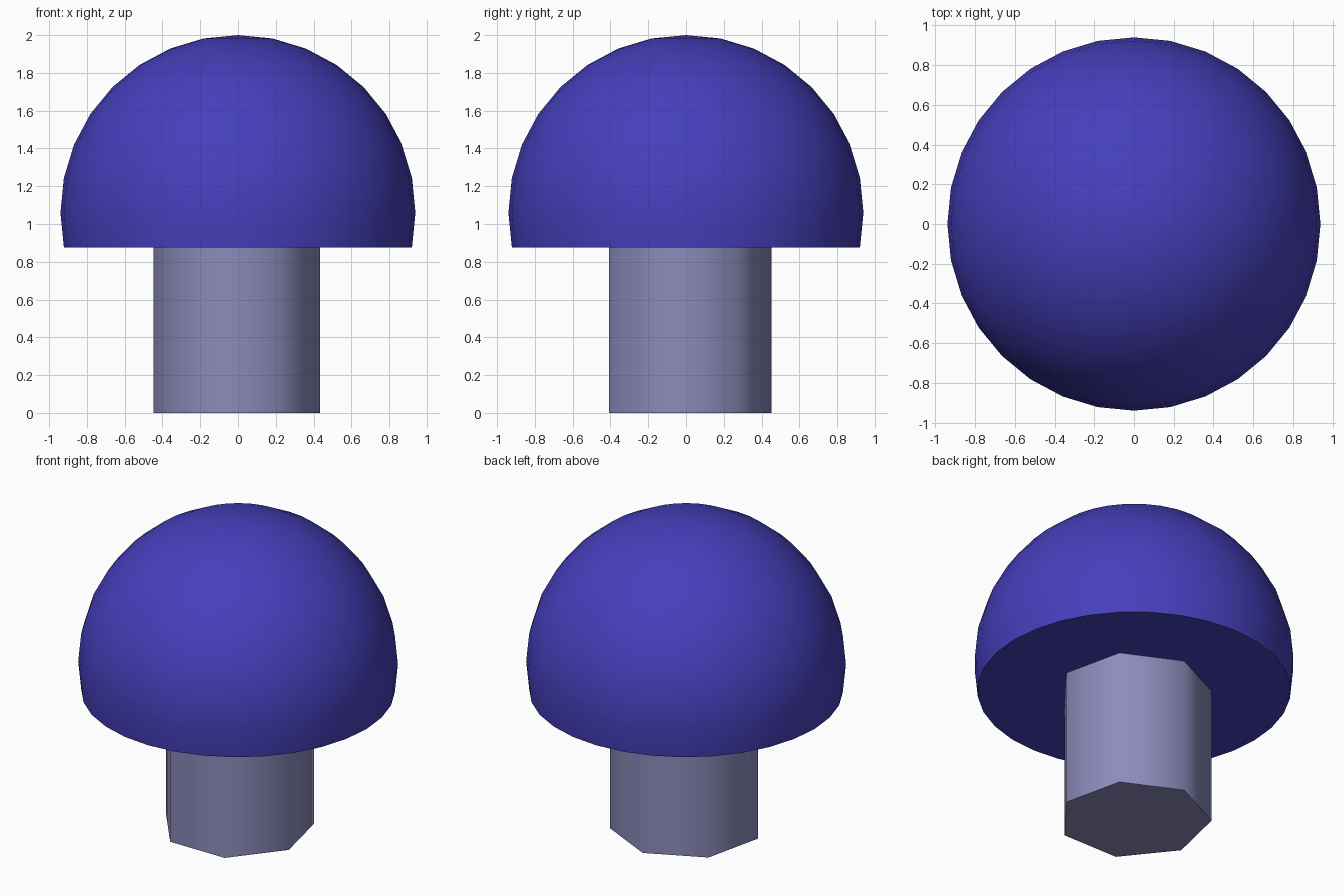
import bpy, bmesh, math

if "Cube" in bpy.data.objects:
    bpy.data.objects.remove(bpy.data.objects["Cube"])

RADIUS = 0.94
CENTRE_Z = 1.06


def material(name, colour):
    mat = bpy.data.materials.new(name)
    mat.diffuse_color = (*colour, 1)
    mat.use_nodes = True
    mat.node_tree.nodes["Principled BSDF"].inputs["Base Color"].default_value = mat.diffuse_color
    return mat


def finish(name, bm, mat, angle):
    mesh = bpy.data.meshes.new(name)
    bm.to_mesh(mesh)
    bm.free()
    obj = bpy.data.objects.new(name, mesh)
    bpy.context.collection.objects.link(obj)
    mesh.materials.append(mat)
    bpy.ops.object.select_all(action='DESELECT')
    obj.select_set(True)
    bpy.context.view_layer.objects.active = obj
    bpy.ops.object.shade_smooth_by_angle(angle=math.radians(angle))
    return obj


# Domed cap: a sphere trimmed one ring below its equator, with a flat underside
bm = bmesh.new()
bmesh.ops.create_uvsphere(bm, u_segments=32, v_segments=16, radius=RADIUS)
cut_z = -RADIUS * math.sin(math.pi / 16)
low = [v for v in bm.verts if v.co.z < cut_z - 0.01]
bmesh.ops.delete(bm, geom=low, context='VERTS')
rim = [e for e in bm.edges if e.is_boundary]
bmesh.ops.contextual_create(bm, geom=rim)
bmesh.ops.recalc_face_normals(bm, faces=bm.faces)
bmesh.ops.translate(bm, verts=bm.verts, vec=(0, 0, CENTRE_Z))
finish("cap", bm, material("cap_blue", (0.06, 0.05, 0.5)), 40)

# Seven-sided stem with one corner towards the back
height = CENTRE_Z + cut_z + 0.01
bm = bmesh.new()
ring = []
for i in range(7):
    a = math.pi / 2 + i * math.tau / 7
    ring.append(bm.verts.new((0.452 * math.cos(a) - 0.006, 0.452 * math.sin(a), 0)))
base = bm.faces.new(ring)
top = bmesh.ops.extrude_face_region(bm, geom=[base], use_keep_orig=True)
bmesh.ops.translate(bm, vec=(0, 0, height),
                    verts=[g for g in top["geom"] if isinstance(g, bmesh.types.BMVert)])
bmesh.ops.recalc_face_normals(bm, faces=bm.faces)
finish("stem", bm, material("stem_grey_blue", (0.26, 0.26, 0.5)), 60)
